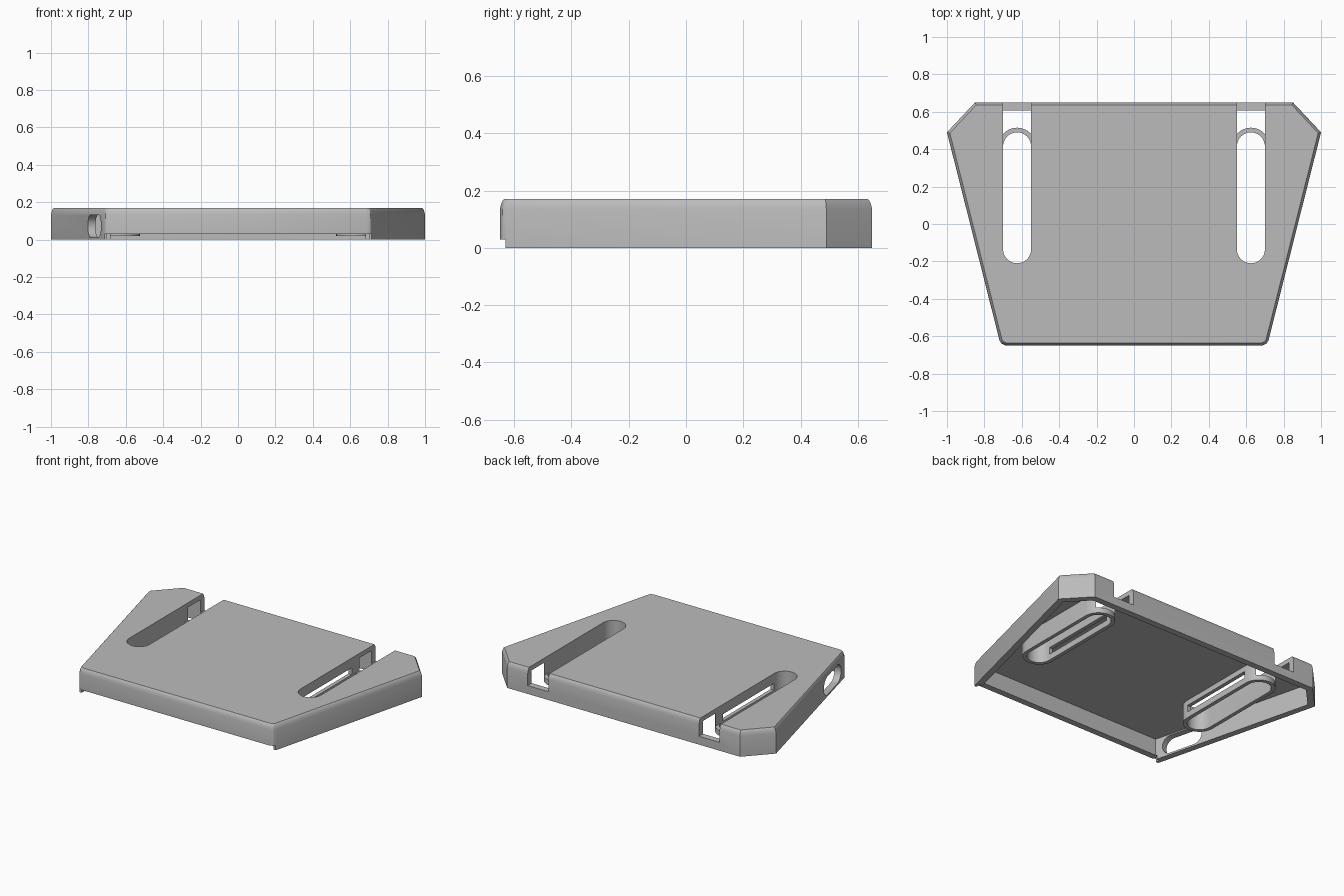
import bpy
import bmesh
import math
from mathutils import Vector, Matrix
from mathutils.geometry import intersect_line_line

cube = bpy.data.objects.get("Cube")
if cube:
    bpy.data.objects.remove(cube, do_unlink=True)

grey = bpy.data.materials.new("plain_grey")
grey.use_nodes = True
grey.diffuse_color = (0.5, 0.5, 0.5, 1)
grey.node_tree.nodes["Principled BSDF"].inputs["Base Color"].default_value = (0.5, 0.5, 0.5, 1)

HEIGHT = 0.17


def loft(name, rings):
    """Closed solid through (outline, z) rings of equal length."""
    bm = bmesh.new()
    loops = [[bm.verts.new((p[0], p[1], z)) for p in outline] for outline, z in rings]
    n = len(loops[0])
    bm.faces.new(loops[0])
    bm.faces.new(loops[-1])
    for low, high in zip(loops, loops[1:]):
        for i in range(n):
            j = (i + 1) % n
            bm.faces.new((low[i], low[j], high[j], high[i]))
    bmesh.ops.recalc_face_normals(bm, faces=bm.faces)
    mesh = bpy.data.meshes.new(name)
    bm.to_mesh(mesh)
    bm.free()
    obj = bpy.data.objects.new(name, mesh)
    bpy.context.collection.objects.link(obj)
    obj.data.materials.append(grey)
    return obj


def box(name, x0, x1, y0, y1, z0, z1):
    outline = [(x0, y0), (x1, y0), (x1, y1), (x0, y1)]
    return loft(name, [(outline, z0), (outline, z1)])


def stadium(cx, y0, y1, r, steps=16):
    """Long rounded outline; y0 and y1 are the arc centres."""
    pts = []
    for cy, start in ((y1, 0), (y0, math.pi)):
        for i in range(steps + 1):
            a = start + math.pi * i / steps
            pts.append((cx + r * math.cos(a), cy + r * math.sin(a)))
    return pts


def inset(outline, d):
    """Move every side of a counter-clockwise convex outline inward."""
    lines = []
    for a, b in zip(outline, outline[1:] + outline[:1]):
        a, b = Vector((*a, 0)), Vector((*b, 0))
        t = (b - a).normalized()
        shift = Vector((-t.y, t.x, 0)) * d
        lines.append((a + shift, b + shift))
    return [intersect_line_line(*lines[i - 1], *lines[i])[0].xy for i in range(len(lines))]


def combine(target, tool, operation):
    mod = target.modifiers.new(tool.name, "BOOLEAN")
    mod.operation = operation
    mod.solver = "EXACT"
    mod.object = tool
    bpy.context.view_layer.update()
    graph = bpy.context.evaluated_depsgraph_get()
    mesh = bpy.data.meshes.new_from_object(target.evaluated_get(graph))
    target.modifiers.clear()
    target.data = mesh
    bpy.data.objects.remove(tool, do_unlink=True)


# Outer body with rounded front corners and eased top edge
half = [(0.685, -0.65), (0.708, -0.64), (0.719, -0.623), (1, 0.49), (0.85, 0.65)]
outline = half + [(-x, y) for x, y in reversed(half)]
body = loft("cover_shell", [
    (outline, 0), (outline, 0.135),
    (inset(outline, 0.004), 0.152),
    (inset(outline, 0.009), 0.164),
    (inset(outline, 0.014), HEIGHT)])

# Hollow underside
inner = [(0.712, -0.65), (1, 0.49), (0.85, 0.65)]
inner += [(-x, y) for x, y in reversed(inner)]
combine(body, loft("cavity", [(inset(inner, 0.042), -0.1), (inset(inner, 0.042), 0.14)]), "DIFFERENCE")

# Slot sleeves, slots, rear notches and inner side slits
for side in (-1, 1):
    cx = 0.625 * side
    ring = stadium(cx, -0.135, 0.415, 0.1)
    combine(body, loft("sleeve", [(ring, 0.02), (ring, 0.155)]), "UNION")
    ring = stadium(cx, -0.135, 0.415, 0.075)
    combine(body, loft("slot", [(ring, -0.1), (ring, 0.3)]), "DIFFERENCE")
    combine(body, box("notch", cx - 0.075, cx + 0.075, 0.415, 0.8, 0.055, 0.3), "DIFFERENCE")
    sx = 0.54 * side
    combine(body, box("slit", sx - 0.03, sx + 0.03, -0.13, 0.4, 0.06, 0.105), "DIFFERENCE")

# Raised lower edge of the front wall
combine(body, box("front_gap", -0.7, 0.7, -0.8, -0.6, -0.1, 0.03), "DIFFERENCE")
combine(body, box("front_step", -1, 1, -0.8, -0.63, -0.1, 0.03), "DIFFERENCE")

# Rounded port through the right side wall
ring = stadium(0, -0.085, 0.085, 0.06)
port = loft("port", [(ring, -0.06), (ring, 0.06)])
along = Vector((-0.281, 1.113, 0)).normalized()
up = Vector((0, 0, 1))
turn = Matrix((up, along, up.cross(along))).transposed().to_4x4()
port.data.transform(Matrix.Translation((-0.768, -0.43, 0.072)) @ turn)
combine(body, port, "DIFFERENCE")

# Smooth shading with sharp edges kept
bpy.ops.object.select_all(action="DESELECT")
body.select_set(True)
bpy.context.view_layer.objects.active = body
bpy.ops.object.shade_smooth_by_angle(angle=math.radians(30))
